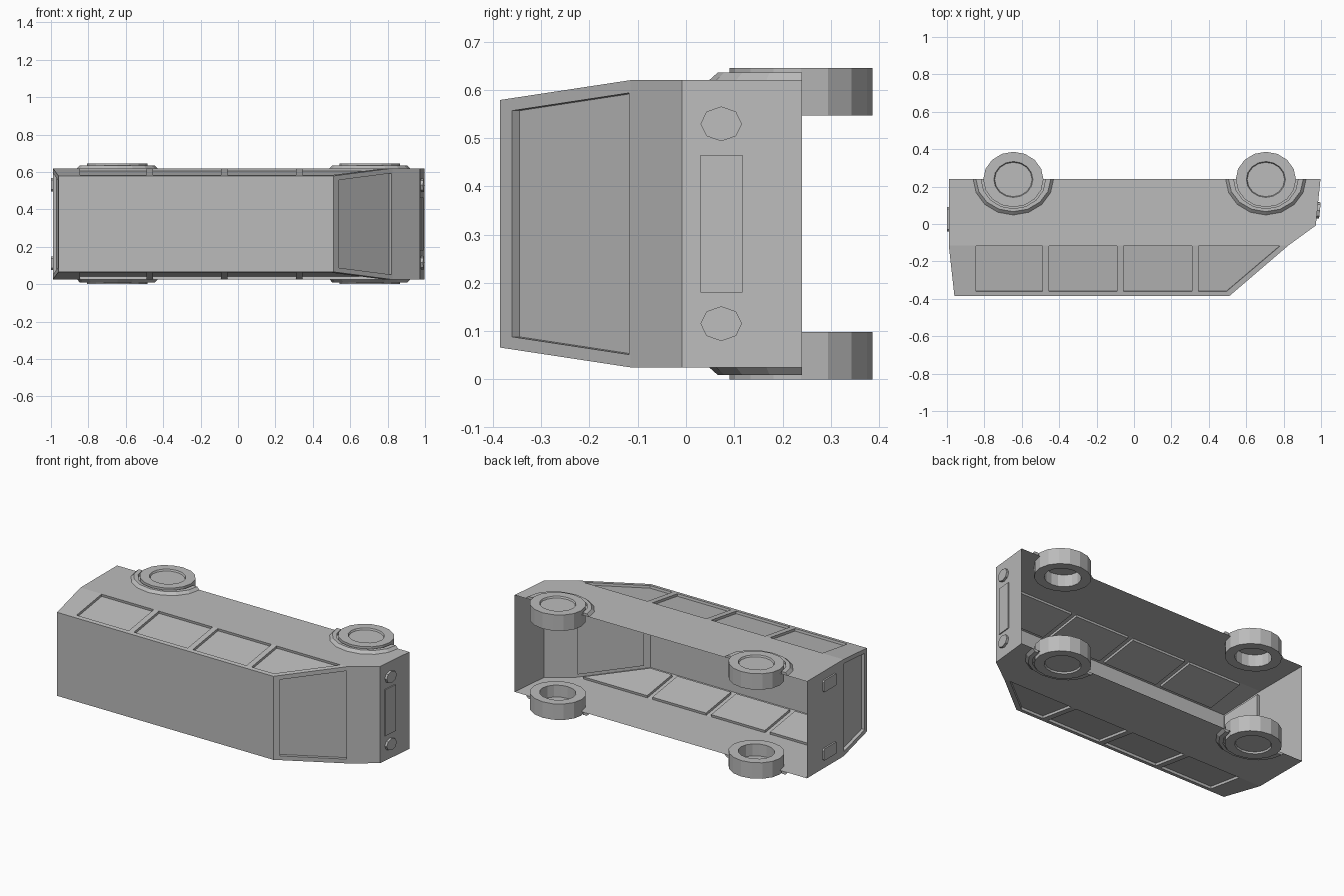
import bpy, bmesh
from math import cos, sin, pi
from mathutils import Vector

if "Cube" in bpy.data.objects:
    bpy.data.objects.remove(bpy.data.objects["Cube"], do_unlink=True)

grey = bpy.data.materials.new("plain grey")
grey.use_nodes = True
COLOUR = (0.5, 0.5, 0.5, 1)
grey.diffuse_color = COLOUR
grey.node_tree.nodes["Principled BSDF"].inputs["Base Color"].default_value = COLOUR

MID = 0.3225                      # centre plane; the van lies on its side
WIDE, NARROW = 0.2975, 0.2565     # half widths at the belt and roof
BELT, ROOF, SILL = -0.115, -0.385, 0.24


def half(y):
    t = max(0, (BELT - y) / (BELT - ROOF))
    return WIDE + (NARROW - WIDE) * t


def finish(name, bm):
    bmesh.ops.remove_doubles(bm, verts=bm.verts, dist=0.0005)
    bmesh.ops.recalc_face_normals(bm, faces=bm.faces)
    mesh = bpy.data.meshes.new(name)
    bm.to_mesh(mesh)
    bm.free()
    mesh.materials.append(grey)
    obj = bpy.data.objects.new(name, mesh)
    bpy.context.collection.objects.link(obj)
    return obj


def bridge(bm, a, b, closed=True):
    n = len(a)
    for i in range(n if closed else n - 1):
        j = (i + 1) % n
        bm.faces.new((a[i], a[j], b[j], b[i]))


def panel(bm, outline, windows=(), depth=0.015):
    """Flat panel with windows sunk towards the inside."""
    outer = [bm.verts.new(p) for p in outline]
    if not windows:
        bm.faces.new(outer)
        return
    p = [Vector(c) for c in outline]
    normal = (p[1] - p[0]).cross(p[2] - p[1]).normalized()
    if normal.dot(Vector((0, 0, MID)) - p[0]) < 0:
        normal.negate()
    loops = [outer]
    for win in windows:
        rim = [bm.verts.new(c) for c in win]
        pane = [bm.verts.new(Vector(c) + normal * depth) for c in win]
        loops.append(rim)
        bridge(bm, rim, pane)
        bm.faces.new(pane)
    edges = []
    for loop in loops:
        for i, v in enumerate(loop):
            w = loop[(i + 1) % len(loop)]
            edges.append(bm.edges.get((v, w)) or bm.edges.new((v, w)))
    bmesh.ops.triangle_fill(bm, edges=edges, use_beauty=True, normal=-normal)


def across(a, b, inset=0.0):
    """Four corners spanning the width between two profile points."""
    return [(p[0], p[1], MID + s * (half(p[1]) - inset))
            for p, s in ((a, -1), (a, 1), (b, 1), (b, -1))]


# Body shell, open underneath
tail_low, tail_belt, tail_top = (-0.99, SILL), (-0.99, BELT), (-0.96, ROOF)
roof_front, screen_low = (0.51, ROOF), (0.825, BELT)
nose_top, nose_low = (0.972, -0.008), (0.997, SILL)
WIN_LOW, WIN_TOP = -0.118, -0.36


def lerp(a, b, y):
    t = (y - a[1]) / (b[1] - a[1])
    return (a[0] + (b[0] - a[0]) * t, y)


bm = bmesh.new()
panel(bm, across(tail_low, tail_belt))
panel(bm, across(tail_top, roof_front))
panel(bm, across(screen_low, nose_top))
panel(bm, across(nose_top, nose_low))
for low, top in ((tail_belt, tail_top), (screen_low, roof_front)):
    opening = across(lerp(low, top, WIN_LOW), lerp(low, top, WIN_TOP), 0.026)
    panel(bm, across(low, top), [opening], 0.02)

# Left, right, window bottom, right at window top
window_spans = [(-0.845, -0.49, -0.49), (-0.455, -0.09, -0.09),
                (-0.055, 0.31, 0.31), (0.345, 0.78, 0.495)]
for s in (-1, 1):
    def on_side(points):
        return [(x, y, MID + s * half(y)) for x, y in points]
    panel(bm, on_side([tail_low, tail_belt, screen_low, nose_top, nose_low]))
    panel(bm, on_side([tail_belt, tail_top, roof_front, screen_low]),
          [on_side([(l, WIN_LOW), (l, WIN_TOP), (rt, WIN_TOP), (rb, WIN_LOW)])
           for l, rb, rt in window_spans])
finish("body_shell", bm)


# Wheels and arches
RX, RY, AXLE_Y = 0.161, 0.148, 0.238


def wheel(name, x, s):
    bm = bmesh.new()
    outer = MID + s * MID
    profile = [(0.62, 0.01), (0.65, 0), (1, 0), (1, 0.098), (0.65, 0.098), (0.65, 0.022)]
    rings = []
    for r, d in profile:
        rings.append([bm.verts.new((x + RX * r * cos(a), AXLE_Y + RY * r * sin(a), outer - s * d))
                      for a in [i * pi / 8 for i in range(16)]])
    for a, b in zip(rings, rings[1:]):
        bridge(bm, a, b)
    bm.faces.new(rings[0])
    bm.faces.new(rings[-1])
    finish(name, bm)


def arch(name, x, s):
    bm = bmesh.new()
    wall = MID + s * WIDE
    profile = [(0.215, 0.192, 0), (0.2, 0.174, 0.016), (0.172, 0.158, 0.016), (0.172, 0.158, 0)]
    rings = []
    for rx, ry, d in profile:
        rings.append([bm.verts.new((x + rx * cos(a), SILL - ry * sin(a), wall + s * d))
                      for a in [i * pi / 8 for i in range(9)]])
    for a, b in zip(rings, rings[1:]):
        bridge(bm, a, b, closed=False)
    for end in (0, -1):
        bm.faces.new([r[end] for r in rings])
    finish(name, bm)


for end, x in (("front", 0.705), ("rear", -0.645)):
    for side, s in (("left", 1), ("right", -1)):
        wheel(f"{end}_{side}_wheel", x, s)
        arch(f"{end}_{side}_arch", x, s)


# Lamps and grille raised from the end faces
def plate(name, points, face_x, raise_x):
    bm = bmesh.new()
    base = [bm.verts.new((face_x(y), y, z)) for y, z in points]
    top = [bm.verts.new((face_x(y) + raise_x, y, z)) for y, z in points]
    bridge(bm, base, top)
    bm.faces.new(top)
    bm.faces.new(base)
    finish(name, bm)


def nose_x(y):
    return lerp(nose_top, nose_low, y)[0]


def tail_x(y):
    return -0.99


def rectangle(y0, y1, z0, z1, c=0.0):
    if not c:
        return [(y0, z0), (y1, z0), (y1, z1), (y0, z1)]
    return [(y0 + c, z0), (y1 - c, z0), (y1, z0 + c), (y1, z1 - c),
            (y1 - c, z1), (y0 + c, z1), (y0, z1 - c), (y0, z0 + c)]


plate("grille", rectangle(0.03, 0.117, 0.18, 0.465), nose_x, 0.006)
for side, s in (("left", 1), ("right", -1)):
    octagon = [(0.073 + 0.043 * cos(i * pi / 4), MID + s * 0.207 + 0.036 * sin(i * pi / 4))
               for i in range(8)]
    plate(f"{side}_headlight", octagon, nose_x, 0.014)
    z = MID + s * 0.21
    plate(f"{side}_tail_light", rectangle(-0.04, 0.09, z - 0.036, z + 0.036, 0.01), tail_x, -0.01)
